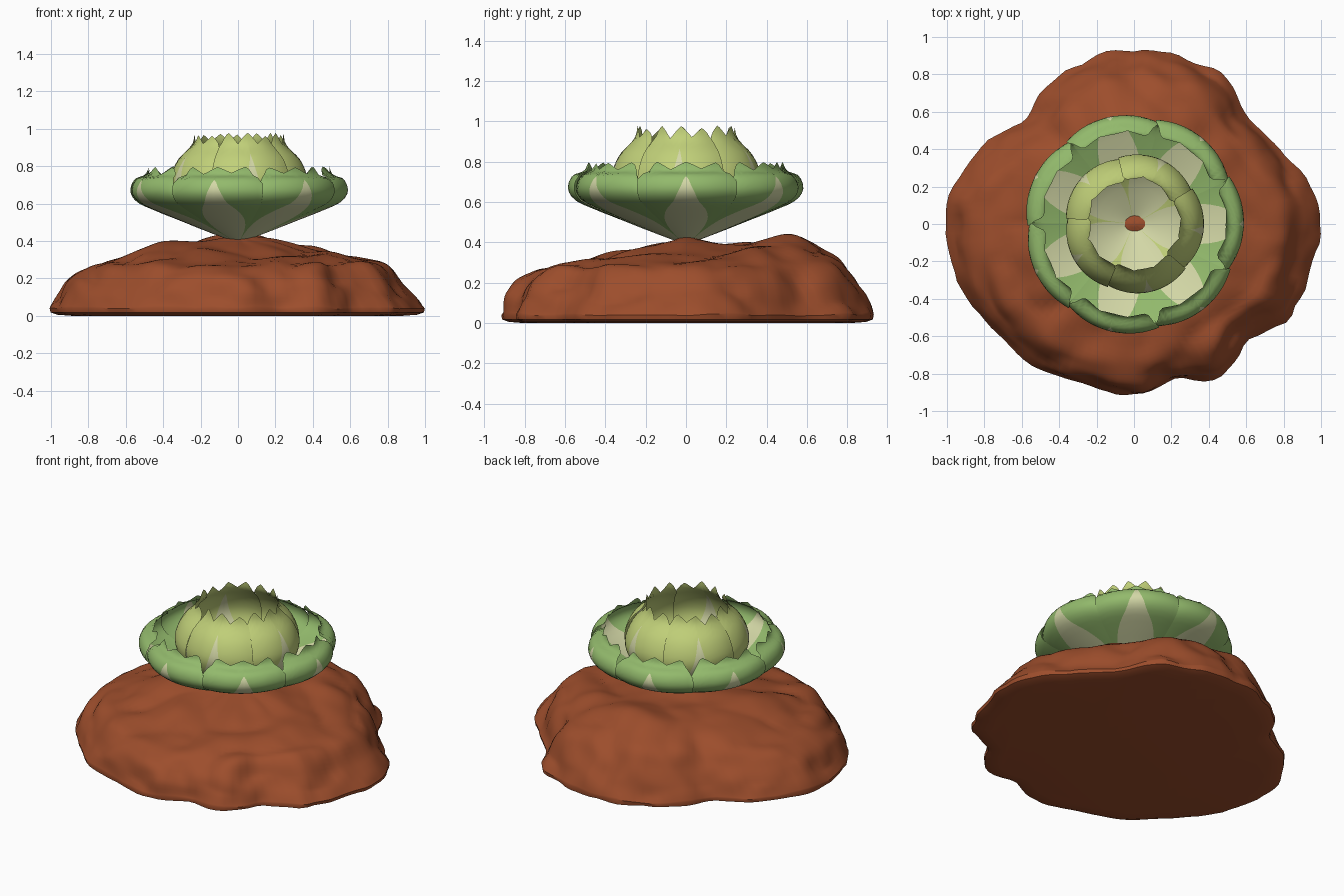
import bpy, math, random
from mathutils import Vector, noise

random.seed(4)
default = bpy.data.objects.get("Cube")
if default:
    bpy.data.objects.remove(default)


def material(name, rgb):
    m = bpy.data.materials.new(name)
    m.use_nodes = True
    m.diffuse_color = (*rgb, 1)
    m.node_tree.nodes["Principled BSDF"].inputs["Base Color"].default_value = (*rgb, 1)
    return m


SOIL = material("red brown soil", (0.335, 0.075, 0.025))
GREEN = material("leaf green", (0.29, 0.49, 0.15))
LIME = material("lime green", (0.53, 0.63, 0.19))
CREAM = material("pale cream", (0.65, 0.68, 0.38))


def build(name, verts, faces, mats, slots=None, angle=40):
    mesh = bpy.data.meshes.new(name)
    mesh.from_pydata(verts, [], faces)
    for m in mats:
        mesh.materials.append(m)
    for i, p in enumerate(mesh.polygons):
        p.use_smooth = True
        p.material_index = slots[i] if slots else 0
    mesh.set_sharp_from_angle(angle=math.radians(angle))
    obj = bpy.data.objects.new(name, mesh)
    bpy.context.collection.objects.link(obj)


def smooth_sample(pts, t, closed=False):
    """Catmull-Rom through evenly spaced values, t from 0 to 1."""
    n = len(pts)
    x = t * (n if closed else n - 1)
    i = math.floor(x) if closed else min(int(x), n - 2)
    f = x - i
    get = (lambda k: pts[k % n]) if closed else (lambda k: pts[max(0, min(n - 1, k))])
    a, b, c, d = (get(i + k) for k in (-1, 0, 1, 2))
    return b + 0.5 * f * (c - a + f * (2 * a - 5 * b + 4 * c - d + f * (3 * (b - c) + d - a)))


# --- Soil mound: a polar sheet with its own slope on each of four sides ---
OUTLINE = [1, .94, .87, .85, .92, .92, .92, .91, .88, .81, .90, .96,
           1, .99, .96, .93, .92, .90, .92, .87, .94, .88, .97, .97]
STEPS = [0, .2, .4, .6, .8, .9, .96, 1]
SLOPES = [  # left, back, right, front
    [.43, .41, .35, .31, .28, .155, .085, .04],
    [.43, .39, .40, .415, .32, .22, .12, .04],
    [.43, .40, .39, .32, .27, .18, .10, .04],
    [.43, .37, .33, .30, .27, .22, .14, .04]]


def mound_point(a, k):
    """a is the angle, k runs from 0 at the centre to 1 at the foot."""
    q = a / (math.pi / 2)
    side, f = int(q) % 4, q % 1
    f = f * f * (3 - 2 * f)
    t = smooth_sample(STEPS, k)
    z = (1 - f) * smooth_sample(SLOPES[side], k) + f * smooth_sample(SLOPES[(side + 1) % 4], k)
    r = t * smooth_sample(OUTLINE, a / math.tau, True)
    d = Vector((math.cos(a), math.sin(a), 0))
    p = d * r + Vector((0, 0, z))
    # soft lumps with creased valleys between them, calmer at centre and foot
    amt = min(1, t * 1.6) * min(1, z / 0.12)
    lump = abs(noise.noise(p * 3.2 + Vector((5, 2, 1)))) - 0.2
    fine = noise.noise(p * 8 + Vector((1, 7, 3)))
    p.z += amt * (0.06 * lump + 0.01 * fine)
    p += d * (t ** 3 * (0.03 * lump + 0.025 * fine))
    return p


SEG, RINGS = 120, 42
verts = [Vector((0, 0, 0.43))]
for j in range(1, RINGS + 1):
    verts += [mound_point(math.tau * i / SEG, j / RINGS) for i in range(SEG)]
# rounded lip tucking under the foot
foot = verts[-SEG:]
for scale, z in ((0.995, 0.018), (0.96, 0.006), (0.88, 0.0)):
    verts += [Vector((v.x * scale, v.y * scale, z)) for v in foot]
LAST = RINGS + 2
ring = lambda j, i: 1 + j * SEG + i % SEG
faces = [(0, ring(0, i), ring(0, i + 1)) for i in range(SEG)]
faces += [(ring(j, i), ring(j + 1, i), ring(j + 1, i + 1), ring(j, i + 1))
          for j in range(LAST) for i in range(SEG)]
faces.append([ring(LAST, i) for i in reversed(range(SEG))])
build("soil_mound", verts, faces, [SOIL])


# --- Leaves: curved sheets with a tapering cream rib and a torn top edge ---
def leaf(name, centre, half, radii, heights, rib, colour, bulge, torn, notch):
    """rib gives the cream half width, as a share of the leaf, up the leaf."""
    cols, rows, core, step = 24, 20, 4, 4
    # three broad tips with dips between them
    knots = [random.uniform(0.7, 1) * torn if i % 2 == 0 else random.uniform(0, 0.35) * torn
             for i in range(cols // step + 2)]
    verts, faces, slots = [], [], []
    for j in range(rows + 1):
        for c in range(cols + 1):
            s = (c - cols / 2) / (cols / 2)
            k = core / (cols / 2)
            v = j / rows
            w = max(0.04, min(0.96, smooth_sample(rib, v)))
            # beyond the rib tip the columns spread back to even spacing
            w += (k - w) * max(0, (v - 0.8) / 0.2)
            u = s / k * w if abs(s) <= k else math.copysign(w + (abs(s) - k) / (1 - k) * (1 - w), s)
            i, f = c // step, c % step / step
            tooth = knots[i] * (1 - f) + knots[i + 1] * f
            cut = max(tooth, notch * max(0, (abs(s) - 0.7) / 0.3))
            v *= 1 - cut * v * v
            r = smooth_sample(radii, v)
            r += min(1, v * 1.5) * (bulge * (0.4 - u * u) + 0.006 * u)
            a = centre + u * half
            verts.append((r * math.cos(a), r * math.sin(a), smooth_sample(heights, v)))
    w = cols + 1
    for j in range(rows):
        for c in range(cols):
            n = j * w + c
            faces.append((n, n + 1, n + 1 + w, n + w))
            in_rib = abs(c + 0.5 - cols / 2) < core
            slots.append(1 if in_rib and smooth_sample(rib, (j + 0.5) / rows) > 0.04 else 0)
    build(name, verts, faces, [colour, CREAM], slots, 50)


OUTER = dict(radii=[.02, .17, .31, .44, .54, .578, .555, .495, .48],
             heights=[.395, .452, .508, .56, .607, .665, .73, .755, .80],
             rib=[.96, .9, .75, .5, .26, .15, .05, 0, 0])
INNER = dict(radii=[.012, .13, .24, .32, .36, .365, .325, .25, .238],
             heights=[.405, .46, .52, .59, .665, .74, .835, .915, .98],
             rib=[.96, .95, .8, .5, .26, .15, .07, 0, 0])

for i in range(7):
    leaf(f"outer_leaf_{i + 1}", math.tau * i / 7, math.pi / 7 * 1.03,
         colour=GREEN, bulge=0.025, torn=0.13, notch=0.3, **OUTER)
for i in range(5):
    leaf(f"inner_leaf_{i + 1}", math.tau * i / 5 - 0.10, math.pi / 5 * 1.03,
         colour=LIME, bulge=0.016, torn=0.14, notch=0.15, **INNER)
